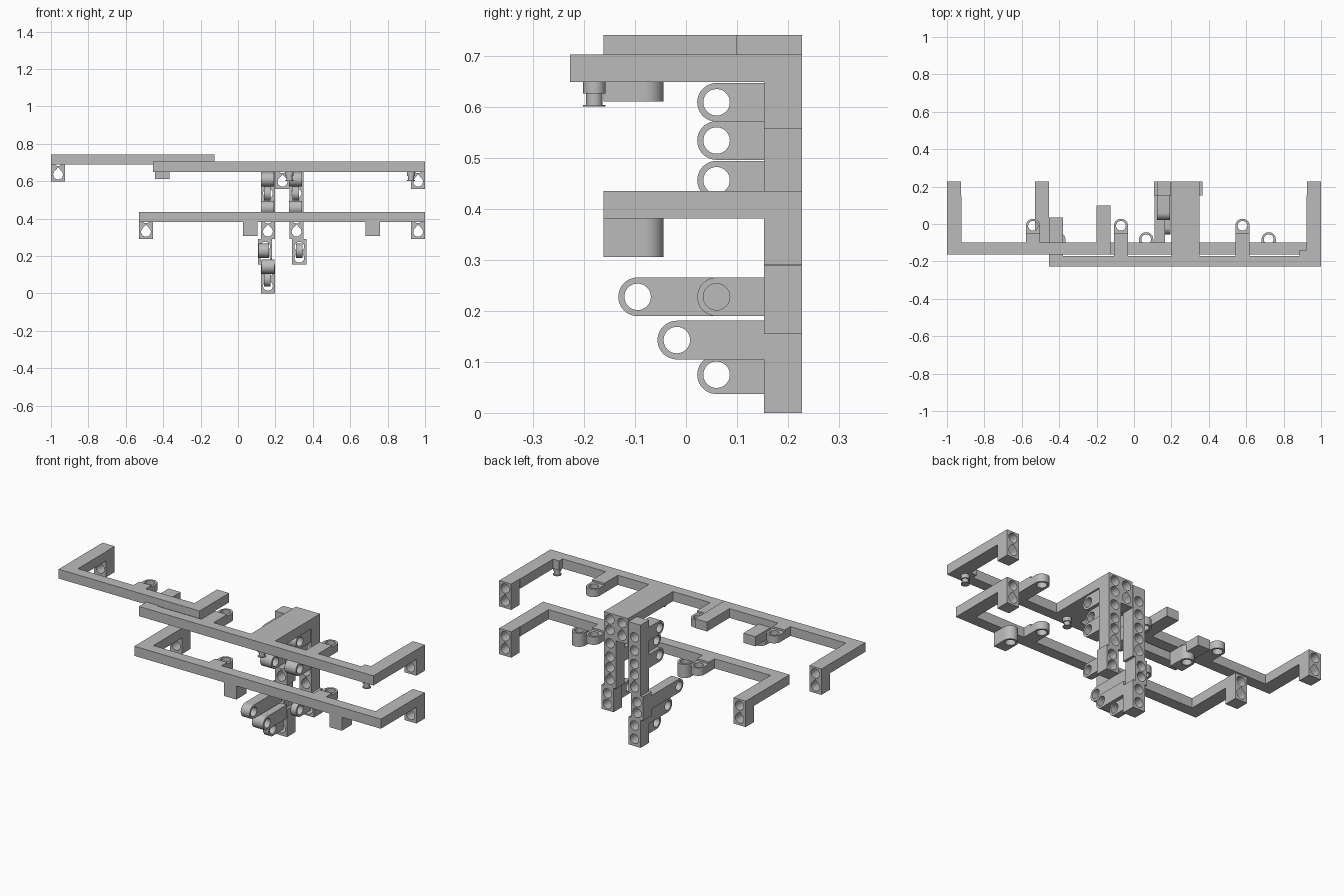
import bpy, bmesh, math

cube = bpy.data.objects.get("Cube")
if cube:
    bpy.data.objects.remove(cube)

grey = bpy.data.materials.new("plain_grey")
grey.use_nodes = True
grey.diffuse_color = (0.5, 0.5, 0.5, 1)
grey.node_tree.nodes["Principled BSDF"].inputs["Base Color"].default_value = (0.5, 0.5, 0.5, 1)

BACK, FACE = 0.228, 0.153      # rear face and front face of the posts
R, HOLE = 0.038, 0.026         # eyelet radius and bore
AXES = {
    "x": lambda u, v, w: (w, u, v),
    "y": lambda u, v, w: (u, w, v),
    "z": lambda u, v, w: (u, v, w),
}


def arc(cu, cv, r, start=0, end=360, n=32):
    steps = n if end - start == 360 else n + 1
    angles = [math.radians(start + (end - start) * i / n) for i in range(steps)]
    return [(cu + r * math.cos(a), cv + r * math.sin(a)) for a in angles]


def rect(u0, u1, v0, v1):
    return [(u0, v0), (u1, v0), (u1, v1), (u0, v1)]


def prism(name, loops, lo, hi, axis="z"):
    """Extrude an outline with holes (first loop is the outer one)."""
    place = AXES[axis]
    bm = bmesh.new()
    edges = []
    for loop in loops:
        vs = [bm.verts.new(place(u, v, lo)) for u, v in loop]
        edges += [bm.edges.new((vs[i - 1], vs[i])) for i in range(len(vs))]
    bmesh.ops.triangle_fill(bm, edges=edges, use_beauty=True)
    out = bmesh.ops.extrude_face_region(bm, geom=bm.faces[:])
    moved = [g for g in out["geom"] if isinstance(g, bmesh.types.BMVert)]
    bmesh.ops.translate(bm, verts=moved, vec=place(0, 0, hi - lo))
    bmesh.ops.recalc_face_normals(bm, faces=bm.faces[:])
    mesh = bpy.data.meshes.new(name)
    bm.to_mesh(mesh)
    bm.free()
    obj = bpy.data.objects.new(name, mesh)
    bpy.context.collection.objects.link(obj)
    mesh.materials.append(grey)
    for p in mesh.polygons:
        p.use_smooth = True
    bpy.ops.object.select_all(action="DESELECT")
    obj.select_set(True)
    bpy.context.view_layer.objects.active = obj
    bpy.ops.object.shade_smooth_by_angle(angle=math.radians(30))
    return obj


def teardrop(x, z):
    return arc(x, z, HOLE, 135, 405) + [(x, z + HOLE * 1.5)]


def post(name, x, z0, z1, drops=(), bores=()):
    """Upright block at the rear with bores along y."""
    loops = [rect(x, x + 0.075, z0, z1)]
    loops += [teardrop(x + R, z) for z in drops]
    loops += [arc(x + R, z, HOLE) for z in bores]
    prism(name, loops, FACE, BACK, "y")


def end_post(name, x, top):
    post(name, x, top - 0.145, top, [top - 0.107], [top - 0.035])


def eyelet(name, x, y, z0, z1, root):
    """Eyelet with a vertical bore, reaching back from a beam."""
    outline = arc(x, y, R, 0, 180, 20) + [(x - R, root), (x + R, root)]
    prism(name, [outline, arc(x, y, HOLE)], z0, z1)


def beam_eyelet(name, x, z0, z1, root):
    """Short stem the height of the beam, carrying a thinner eyelet."""
    eyelet(name, x, -0.01, z0, z1 - 0.01, -0.05)
    prism(name + "_stem", [rect(x - R, x + R, root, -0.05)], z0, z1)


def lug(name, y, z, x0, x1):
    """Forward-facing lug with a sideways bore."""
    outline = arc(y, z, R, 90, 270, 20) + [(FACE, z - R), (FACE, z + R)]
    prism(name, [outline, arc(y, z, HOLE)], x0, x1, "x")


# Lower frame: a wide U with a post at each end
prism("lower_frame", [[
    (-0.53, -0.162), (1, -0.162), (1, FACE), (0.923, FACE), (0.923, -0.1),
    (-0.455, -0.1), (-0.455, FACE), (-0.53, FACE)]], 0.382, 0.436)
end_post("lower_right_post", -0.53, 0.436)
end_post("lower_left_post", 0.925, 0.436)
for x in (0.065, 0.72):
    eyelet("lower_tall_eyelet", x, -0.082, 0.306, 0.382, -0.162)
for x in (-0.07, 0.58):
    beam_eyelet("lower_eyelet", x, 0.382, 0.436, -0.12)

# Upper frame: long beam with a left arm, a wide middle arm and a short arm
prism("upper_frame", [[
    (-0.455, -0.228), (1, -0.228), (1, FACE), (0.923, FACE), (0.923, -0.14),
    (0.885, -0.14), (0.885, -0.17), (0.35, -0.17), (0.35, FACE), (0.2, FACE),
    (0.2, -0.17), (-0.38, -0.17), (-0.38, 0.035), (-0.455, 0.035)]], 0.65, 0.704)
end_post("upper_left_post", 0.925, 0.704)
end_post("middle_arm_post", 0.2, 0.704)
for x in (-0.07, 0.58):
    beam_eyelet("upper_eyelet", x, 0.65, 0.704, -0.19)

# Stepped pins under the upper beam
for x in (0.275, 0.925):
    for r, z0, z1 in ((0.022, 0.627, 0.65), (0.016, 0.605, 0.627), (0.022, 0.602, 0.605)):
        prism("pin", [arc(x, -0.18, r)], z0, z1)

# Top frame on the right side
prism("top_frame", [[
    (-1, -0.162), (-0.125, -0.162), (-0.125, 0.1), (-0.2, 0.1), (-0.2, -0.1),
    (-0.923, -0.1), (-0.923, FACE), (-1, FACE)]], 0.69, 0.742)
end_post("top_right_post", -1, 0.742)
eyelet("top_tall_eyelet", -0.405, -0.082, 0.612, 0.69, -0.162)
beam_eyelet("top_eyelet", -0.54, 0.69, 0.742, -0.12)

# Two rear columns of posts
post("right_column", 0.122, 0.29, 0.688, [0.33], [0.4, 0.46, 0.535, 0.61])
post("left_column", 0.275, 0.29, 0.704, [0.33], [0.4, 0.46, 0.535, 0.61, 0.67])
post("right_low_post", 0.107, 0.155, 0.29, [], [0.19, 0.25])
post("left_low_post", 0.29, 0.155, 0.29, [], [0.19, 0.25])
post("bottom_post", 0.122, 0, 0.155, [], [0.04, 0.115])

# Hinge lugs on the columns: wide, narrow, wide
for x in (0.122, 0.273):
    lug("hinge_lug_top", 0.06, 0.61, x, x + 0.07)
    lug("hinge_lug_middle", 0.06, 0.535, x + 0.018, x + 0.052)
    lug("hinge_lug_bottom", 0.06, 0.457, x, x + 0.07)

# Lower lugs of different reach
lug("long_lug", -0.095, 0.228, 0.11, 0.165)
lug("left_low_lug", 0.06, 0.228, 0.31, 0.345)
lug("medium_lug", -0.018, 0.143, 0.125, 0.195)
lug("bottom_lug", 0.06, 0.075, 0.14, 0.175)
